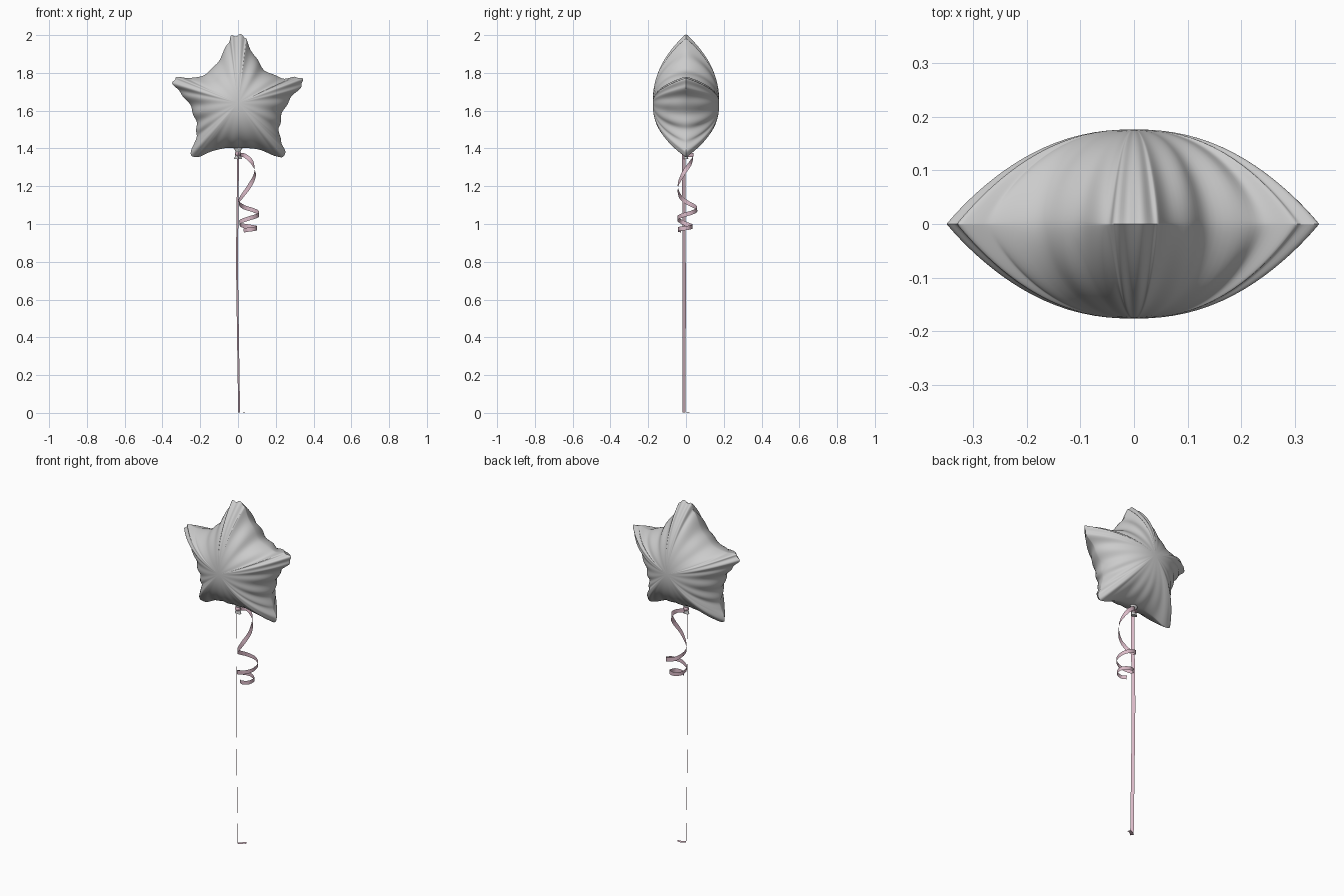
import bpy, bmesh, math
from mathutils import Vector

if "Cube" in bpy.data.objects:
    bpy.data.objects.remove(bpy.data.objects["Cube"])


def material(name, col):
    m = bpy.data.materials.new(name)
    m.diffuse_color = (*col, 1)
    m.use_nodes = True
    m.node_tree.nodes["Principled BSDF"].inputs["Base Color"].default_value = m.diffuse_color
    return m


SILVER = material("silver_foil", (0.60, 0.60, 0.60))
PINK = material("pink_ribbon", (0.70, 0.49, 0.57))


def spline(pts, n):
    """Smooth curve through the points, n samples per span."""
    p = [Vector(q) for q in pts]
    p = [2 * p[0] - p[1]] + p + [2 * p[-1] - p[-2]]
    out = []
    for i in range(1, len(p) - 2):
        a, b, c, d = p[i - 1:i + 3]
        for k in range(n):
            t = k / n
            out.append(0.5 * (2 * b + (c - a) * t + (2 * a - 5 * b + 4 * c - d) * t * t
                              + (3 * b - a - 3 * c + d) * t ** 3))
    return out + [p[-2]]


def finish(name, bm, mat, angle=40):
    me = bpy.data.meshes.new(name)
    bm.to_mesh(me)
    bm.free()
    ob = bpy.data.objects.new(name, me)
    bpy.context.collection.objects.link(ob)
    me.materials.append(mat)
    bpy.ops.object.select_all(action='DESELECT')
    ob.select_set(True)
    bpy.context.view_layer.objects.active = ob
    bpy.ops.object.shade_smooth_by_angle(angle=math.radians(angle))
    return ob


def strip(name, path, width_dir, width):
    """Flat ribbon along a path."""
    bm = bmesh.new()
    last = None
    for i, p in enumerate(path):
        t = (path[min(i + 1, len(path) - 1)] - path[max(i - 1, 0)]).normalized()
        w = width_dir(p, t).normalized() * width / 2
        row = (bm.verts.new(p - w), bm.verts.new(p + w))
        if last:
            bm.faces.new((last[0], last[1], row[1], row[0]))
        last = row
    return finish(name, bm, PINK, 60)


# Star balloon: right half of the seam outline (x, z), mirrored
half = [(0, 2.0), (0.035, 1.993), (0.053, 1.955), (0.10, 1.87), (0.155, 1.805), (0.24, 1.772),
        (0.30, 1.778), (0.335, 1.77), (0.34, 1.735), (0.295, 1.685), (0.25, 1.62), (0.225, 1.55),
        (0.218, 1.49), (0.23, 1.43), (0.25, 1.385), (0.24, 1.357), (0.20, 1.358),
        (0.13, 1.388), (0.06, 1.402), (0, 1.402)]
right = spline([(x, 0, z) for x, z in half], 7)
loop = right + [Vector((-p.x, 0, p.z)) for p in right[-2:0:-1]]
centre = Vector((0, 0, 1.64))
RINGS, N = 22, len(loop)
bm = bmesh.new()


def puckers(i):
    return math.sin(i * 2 * math.pi / 9.5)


# how far each direction points into an arm (1) or a valley (0)
arm, seam = [], []
for i, p in enumerate(loop):
    r = (p - centre).length
    a = min(max((r - 0.24) / 0.11, 0), 1)
    arm.append(a)
    upper = 1.0 if p.z > 1.43 else 0.2
    seam.append((p - centre) * (1 + 0.018 * upper * puckers(i)))

rim = [bm.verts.new(centre + d) for d in seam]
for side in (-1, 1):
    mid = bm.verts.new(centre + Vector((0, side * 0.176, 0)))
    prev = None
    for j in range(1, RINGS + 1):
        s = math.sin(j / RINGS * math.pi / 2)
        if j == RINGS:
            ring = rim
        else:
            ring = []
            for i, d in enumerate(seam):
                power = 0.6 + 0.4 * arm[i]
                f = max(1 - s ** 2.25, 0) ** power
                q = centre + d * s
                crease = 0.006 * puckers(i) * s ** 5 * (1 - s ** 8) * (1 - 0.5 * arm[i])
                q.y = side * (0.176 * f + crease)
                ring.append(bm.verts.new(q))
        for i in range(N):
            k = (i + 1) % N
            if prev:
                bm.faces.new((prev[i], ring[i], ring[k], prev[k]))
            else:
                bm.faces.new((mid, ring[i], ring[k]))
        prev = ring
bmesh.ops.recalc_face_normals(bm, faces=bm.faces)
finish("star_balloon", bm, SILVER, 50)


def lathe(name, profile, mat, depth):
    """Squashed turned part from (radius, z) pairs."""
    bm = bmesh.new()
    rings = []
    for r, z in profile:
        rings.append([bm.verts.new((r * math.cos(a * math.pi / 8), depth * r * math.sin(a * math.pi / 8), z))
                      for a in range(16)])
    for lo, hi in zip(rings, rings[1:]):
        for a in range(16):
            b = (a + 1) % 16
            bm.faces.new((lo[a], lo[b], hi[b], hi[a]))
    bm.faces.new(rings[0])
    bm.faces.new(rings[-1])
    bmesh.ops.recalc_face_normals(bm, faces=bm.faces)
    return finish(name, bm, mat)


# Filling neck and the ribbon knot around it
lathe("neck", [(0.02, 1.345), (0.012, 1.37), (0.014, 1.385), (0.03, 1.415)], SILVER, 0.6)
lathe("ribbon_knot", [(0.012, 1.362), (0.017, 1.367), (0.017, 1.377), (0.012, 1.382)], PINK, 0.85)

# Long hanging ribbon
strip("long_ribbon",
      spline([(0, -0.012, 1.375), (-0.002, -0.011, 1.1), (-0.005, -0.01, 0.8),
              (0.0, -0.01, 0.4), (0.006, -0.01, 0.003)], 8),
      lambda p, t: Vector((0.5, -0.87, 0)), 0.02)

# Ribbon end curled on the floor
strip("floor_ribbon_end",
      spline([(0.006, -0.008, 0.002), (0.018, 0.002, 0.001), (0.03, 0.01, 0.003), (0.045, 0.013, 0.005)], 6),
      lambda p, t: Vector((0.5, -0.87, 0)), 0.02)

# Curled ribbon tail
axis = Vector((0.055, 0.005, 0))
curl = [(0.0, 0.012, 1.365), (0.035, 0.038, 1.362), (0.075, 0.025, 1.325), (0.09, -0.015, 1.265),
        (0.06, -0.043, 1.20), (0.02, -0.03, 1.145), (0.004, 0.005, 1.115), (0.03, 0.05, 1.09),
        (0.075, 0.058, 1.075), (0.108, 0.03, 1.06), (0.105, -0.02, 1.045), (0.06, -0.045, 1.03),
        (0.012, -0.025, 1.012), (0.015, 0.015, 0.995), (0.055, 0.034, 0.987), (0.098, 0.012, 0.98),
        (0.092, -0.03, 0.975), (0.055, -0.042, 0.97), (0.03, -0.025, 0.966)]
strip("curled_ribbon", spline(curl, 7),
      lambda p, t: t.cross(Vector((p.x - axis.x, p.y - axis.y, 0))), 0.022)
